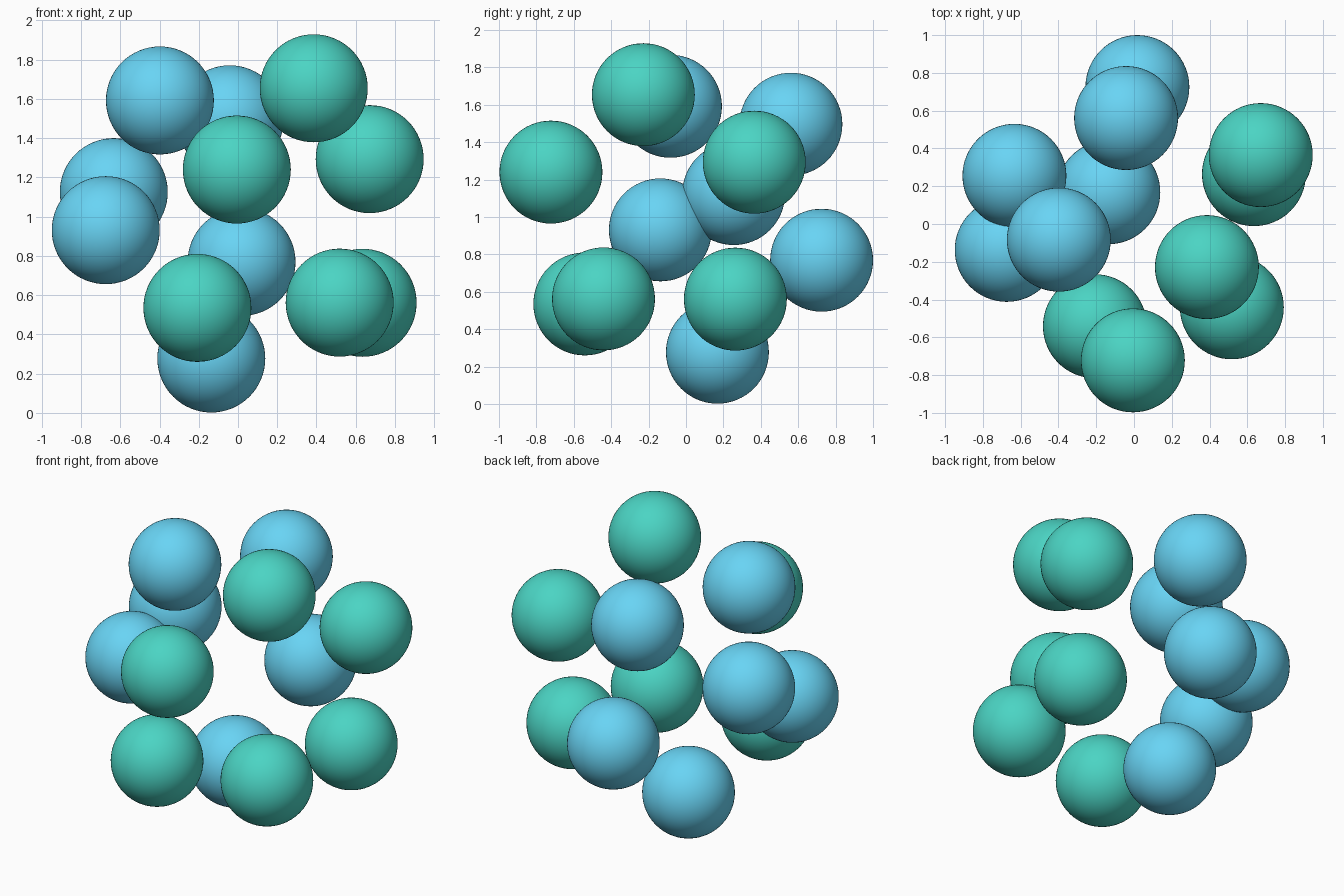
import bpy

if "Cube" in bpy.data.objects:
    bpy.data.objects.remove(bpy.data.objects["Cube"])

RADIUS = 0.275


def material(name, color):
    mat = bpy.data.materials.new(name)
    mat.diffuse_color = color
    mat.use_nodes = True
    mat.node_tree.nodes["Principled BSDF"].inputs["Base Color"].default_value = mat.diffuse_color
    return mat


def add_balls(name, centres, mat):
    for i, centre in enumerate(centres, 1):
        bpy.ops.mesh.primitive_uv_sphere_add(
            segments=64, ring_count=32, radius=RADIUS, location=centre)
        ball = bpy.context.object
        ball.name = f"{name}_{i}"
        ball.data.materials.append(mat)
        bpy.ops.object.shade_smooth()


# Blue balls: left and back of the cluster, top to bottom
add_balls("blue_ball", [
    (-0.398, -0.083, 1.592),
    (-0.042, 0.561, 1.496),
    (-0.633, 0.255, 1.125),
    (-0.674, -0.137, 0.931),
    (0.018, 0.725, 0.769),
    (-0.136, 0.168, 0.277),
], material("blue", (0.14, 0.66, 0.91, 1)))

# Green balls: right and front of the cluster, top to bottom
add_balls("green_ball", [
    (0.386, -0.228, 1.654),
    (0.671, 0.365, 1.293),
    (-0.006, -0.722, 1.240),
    (-0.207, -0.541, 0.535),
    (0.518, -0.441, 0.562),
    (0.635, 0.264, 0.561),
], material("green", (0.07, 0.66, 0.55, 1)))
